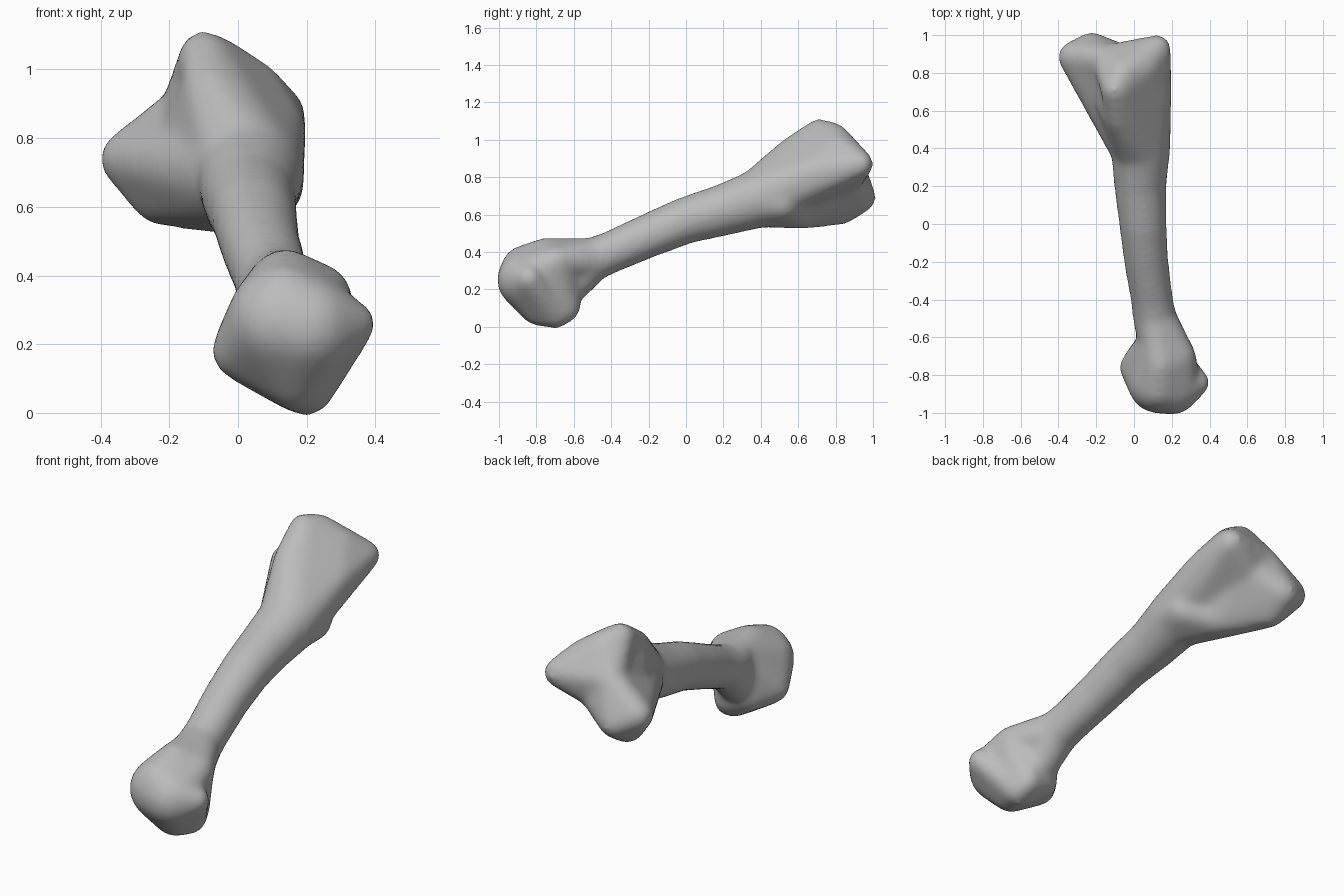
import bpy
import bmesh
from mathutils import Vector

cube = bpy.data.objects.get("Cube")
if cube:
    bpy.data.objects.remove(cube, do_unlink=True)

# Unit sphere directions shared by every rounded knob
ball = bmesh.new()
bmesh.ops.create_icosphere(ball, subdivisions=3, radius=1)
DIRECTIONS = [v.co.copy() for v in ball.verts]
ball.free()

bone = bmesh.new()


def hull(*knobs):
    """Wrap a convex skin around knobs given as (x, y, z, radius)."""
    part = bmesh.new()
    for x, y, z, r in knobs:
        for d in DIRECTIONS:
            part.verts.new(Vector((x, y, z)) + d * r)
    bmesh.ops.convex_hull(part, input=part.verts)
    loose = [v for v in part.verts if not v.link_faces]
    bmesh.ops.delete(part, geom=loose, context='VERTS')
    bmesh.ops.recalc_face_normals(part, faces=part.faces)
    mesh = bpy.data.meshes.new("hull_part")
    part.to_mesh(mesh)
    part.free()
    bone.from_mesh(mesh)
    bpy.data.meshes.remove(mesh)


# Shaft, from the low end to the high end
shaft = [
    (0.11, -0.50, 0.36, 0.108),
    (0.095, -0.40, 0.40, 0.104),
    (0.065, -0.20, 0.488, 0.11),
    (0.047, 0.00, 0.57, 0.118),
    (0.033, 0.20, 0.625, 0.13),
    (0.035, 0.40, 0.69, 0.15),
]
for lower, upper in zip(shaft, shaft[1:]):
    hull(lower, upper)
neck, flare = shaft[0], shaft[-1]

# High end: crest running back to the outer corner, undercut below
crest = (-0.10, 0.71, 1.04, 0.066)
crest_back = (-0.06, 0.79, 1.02, 0.066)
crest_front = (-0.08, 0.56, 0.935, 0.07)
crest_slope = (0.05, 0.82, 0.955, 0.062)
outer_corner = (0.125, 0.93, 0.87, 0.065)
outer_side = (0.11, 0.68, 0.825, 0.08)
back_middle = (-0.15, 0.87, 0.88, 0.07)
core = (-0.06, 0.84, 0.80, 0.10)
hull(flare, crest_front, crest, crest_back, crest_slope,
     outer_corner, outer_side, core)
hull(crest, crest_back, outer_corner, back_middle, core)

# High end: inner corner and underside
inner_corner = (-0.323, 0.885, 0.74, 0.074)
inner_back = (-0.225, 0.94, 0.69, 0.07)
inner_base = (-0.225, 0.83, 0.63, 0.077)
base = (-0.06, 0.62, 0.62, 0.09)
hull(flare, back_middle, inner_corner, inner_back, inner_base, base, core)
hull(flare, base, (0.092, 0.51, 0.66, 0.092))
hull(flare, crest_front, back_middle, inner_base)

# Low end: rounded knuckle with a side point
knuckle = [
    (0.125, -0.845, 0.27, 0.15),
    (0.20, -0.86, 0.25, 0.143),
    (0.13, -0.88, 0.335, 0.09),
]
side_lobe = (0.008, -0.76, 0.18, 0.078)
bottom = (0.20, -0.70, 0.07, 0.073)
bottom_front = (0.17, -0.80, 0.09, 0.075)
bottom_back = (0.195, -0.625, 0.088, 0.05)
bottom_inner = (0.07, -0.645, 0.145, 0.06)
top_front = (0.14, -0.75, 0.39, 0.08)
top_back = (0.125, -0.62, 0.38, 0.085)
shoulder = (0.252, -0.70, 0.35, 0.07)
point = (0.338, -0.84, 0.26, 0.058)
hull(*knuckle, side_lobe, bottom, bottom_front, bottom_back,
     bottom_inner, top_front, top_back, shoulder)
hull(point, *knuckle, bottom)
hull(neck, top_back, (0.12, -0.60, 0.235, 0.09))
hull(neck, top_back, shoulder)

# Fuse all parts into one soft surface
mesh = bpy.data.meshes.new("bone")
bone.to_mesh(mesh)
bone.free()
obj = bpy.data.objects.new("bone", mesh)
bpy.context.collection.objects.link(obj)
remesh = obj.modifiers.new("fuse", 'REMESH')
remesh.mode = 'VOXEL'
remesh.voxel_size = 0.016
remesh.use_smooth_shade = True
pad = obj.modifiers.new("pad", 'DISPLACE')
pad.strength = 0.009
pad.mid_level = 0
soften = obj.modifiers.new("soften", 'SMOOTH')
soften.factor = 0.5
soften.iterations = 24

# Plain grey material
grey = bpy.data.materials.new("bone grey")
grey.use_nodes = True
colour = (0.5, 0.5, 0.5, 1)
grey.diffuse_color = colour
grey.node_tree.nodes["Principled BSDF"].inputs["Base Color"].default_value = colour
mesh.materials.append(grey)
